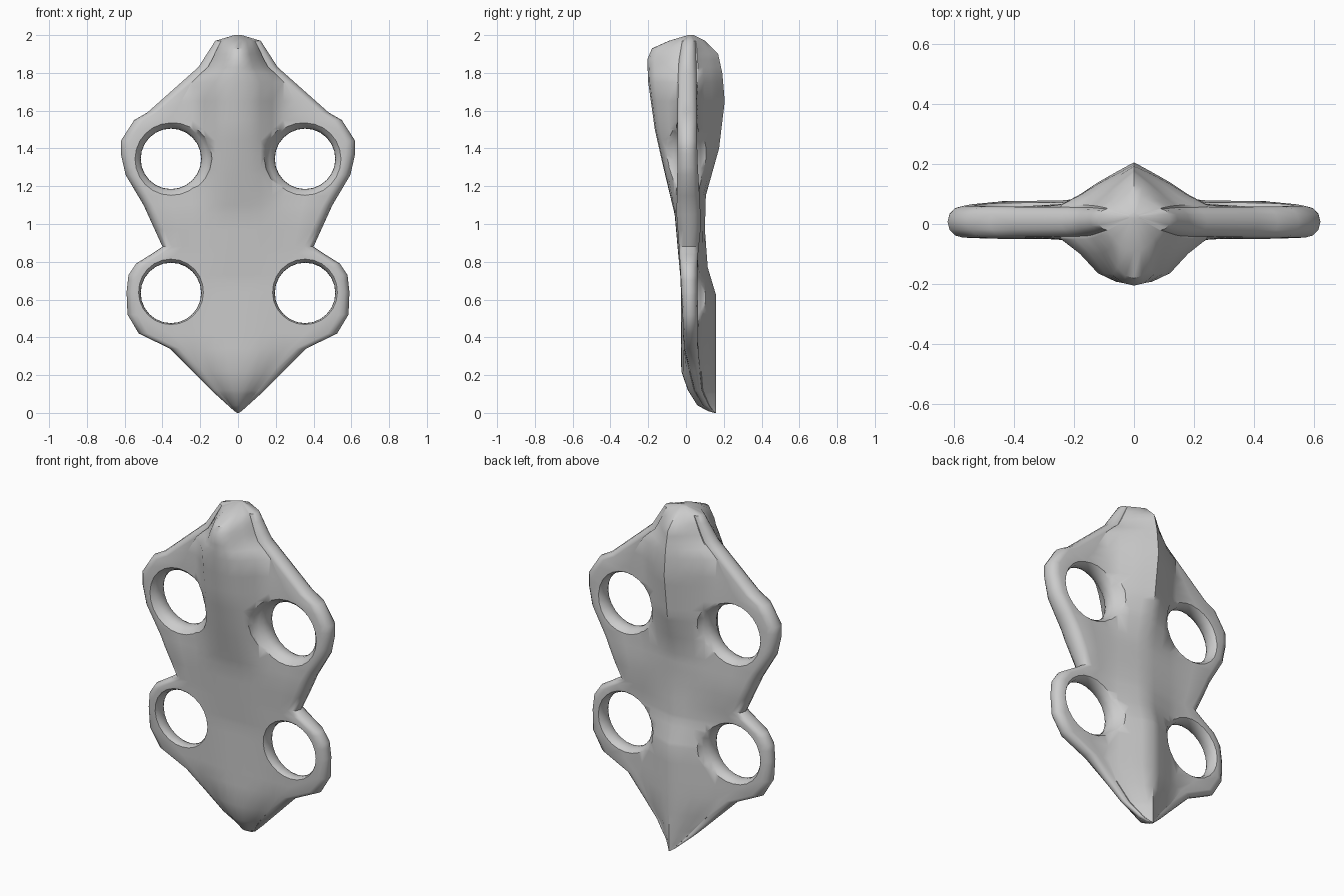
import bpy, bmesh, math

if "Cube" in bpy.data.objects:
    bpy.data.objects.remove(bpy.data.objects["Cube"])

# Profiles keyed by height: half width, centre front/back, wing edge front/back
WIDTH = [(0, .004), (.01, .02), (.1, .12), (.22, .24), (.34, .36), (.42, .525), (.52, .585),
         (.64, .59), (.73, .58), (.79, .54), (.84, .46), (.88, .4), (1.1, .5), (1.26, .595),
         (1.37, .62), (1.44, .62), (1.55, .55), (1.59, .48), (1.83, .21), (1.97, .12), (2, .02)]
FRONT = [(0, .15), (.01, .115), (.04, .06), (.12, .01), (.22, -.025), (.7, -.028), (.85, -.042),
         (1.05, -.06), (1.3, -.12), (1.5, -.165), (1.75, -.2), (1.87, -.205), (1.93, -.18),
         (1.97, -.09), (2, .01)]
BACK = [(0, .16), (.62, .16), (.77, .115), (.97, .1), (1.15, .105), (1.4, .175), (1.65, .205),
        (1.8, .192), (1.9, .17), (1.97, .1), (2, .04)]
EDGE_F = [(0, .153), (.02, .1), (.12, .045), (.34, -.01), (.6, -.022), (.85, -.035), (1.05, -.05),
          (1.35, -.045), (1.6, -.045), (1.85, -.04), (1.97, -.02), (2, .02)]
EDGE_B = [(0, .158), (.02, .13), (.12, .085), (.34, .065), (.8, .06), (1, .08), (1.35, .06),
          (1.85, .055), (1.97, .05), (2, .03)]


def lerp(table, z):
    for (a, p), (b, q) in zip(table, table[1:]):
        if z <= b:
            return p + (q - p) * (z - a) / (b - a)
    return table[-1][1]


def section(z):
    """Right half of a horizontal section, front centre round to back centre."""
    w, ef, eb = lerp(WIDTH, z), lerp(EDGE_F, z), lerp(EDGE_B, z)
    cf, cb = lerp(FRONT, z), lerp(BACK, z)
    r = min(.05, w * .25)
    h = min(.24, w - r)
    mid = (ef + eb) / 2

    def side(c, e, falloff):
        pts = [(h * t, e + (c - e) * g) for t, g in falloff]
        pts.append(((h + w - r) / 2, e))
        for a in (0, 30, 60):
            s = math.radians(a)
            pts.append((w - r + r * math.sin(s), mid + (e - mid) * math.cos(s)))
        return pts
    front = side(cf, ef, [(0, 1), (.25, .95), (.5, .77), (.75, .36), (1, .06)])
    back = side(cb, eb, [(0, 1), (.25, .78), (.5, .55), (.75, .28), (1, .06)])
    return front + [(w, mid)] + back[::-1]


# Lofted body with flared wings
bm = bmesh.new()
zs = sorted({z for t in (WIDTH, FRONT, BACK) for z, _ in t})
rings = []
for z in zs:
    half = section(z)
    loop = half + [(-x, y) for x, y in half[-2:0:-1]]
    rings.append([bm.verts.new((x, y, z)) for x, y in loop])
for a, b in zip(rings, rings[1:]):
    n = len(a)
    for i in range(n):
        j = (i + 1) % n
        bm.faces.new((a[i], a[j], b[j], b[i]))
bm.faces.new(rings[0][::-1])
bm.faces.new(rings[-1])
bmesh.ops.recalc_face_normals(bm, faces=bm.faces)
mesh = bpy.data.meshes.new("body_plate")
bm.to_mesh(mesh)
bm.free()
body = bpy.data.objects.new("body_plate", mesh)
bpy.context.collection.objects.link(body)

# Four flared hole cutters, giving rounded rims
RIM = [(-.4, .225), (-.12, .222), (-.065, .208), (-.045, .19), (-.025, .172), (-.005, .162)]
profile = RIM + [(0.016, .16)] + [(.032 - y, r) for y, r in RIM[::-1]]
bm = bmesh.new()
SEG = 24
for cx in (-.355, .355):
    for cz in (.635, 1.345):
        loops = []
        for y, r in profile:
            loops.append([bm.verts.new((cx + r * math.cos(2 * math.pi * i / SEG), y,
                                        cz + r * math.sin(2 * math.pi * i / SEG)))
                          for i in range(SEG)])
        for a, b in zip(loops, loops[1:]):
            for i in range(SEG):
                j = (i + 1) % SEG
                bm.faces.new((a[i], a[j], b[j], b[i]))
        bm.faces.new(loops[0][::-1])
        bm.faces.new(loops[-1])
bmesh.ops.recalc_face_normals(bm, faces=bm.faces)
cut_mesh = bpy.data.meshes.new("hole_cutter")
bm.to_mesh(cut_mesh)
bm.free()
cutter = bpy.data.objects.new("hole_cutter", cut_mesh)
cutter.hide_render = True
bpy.context.collection.objects.link(cutter)

# Cut the holes and smooth the surface
mod = body.modifiers.new("holes", 'BOOLEAN')
mod.operation = 'DIFFERENCE'
mod.solver = 'EXACT'
mod.object = cutter
bpy.context.view_layer.objects.active = body
body.select_set(True)
bpy.ops.object.modifier_apply(modifier=mod.name)
bpy.data.objects.remove(cutter)
bpy.ops.object.shade_smooth_by_angle(angle=math.radians(42))
